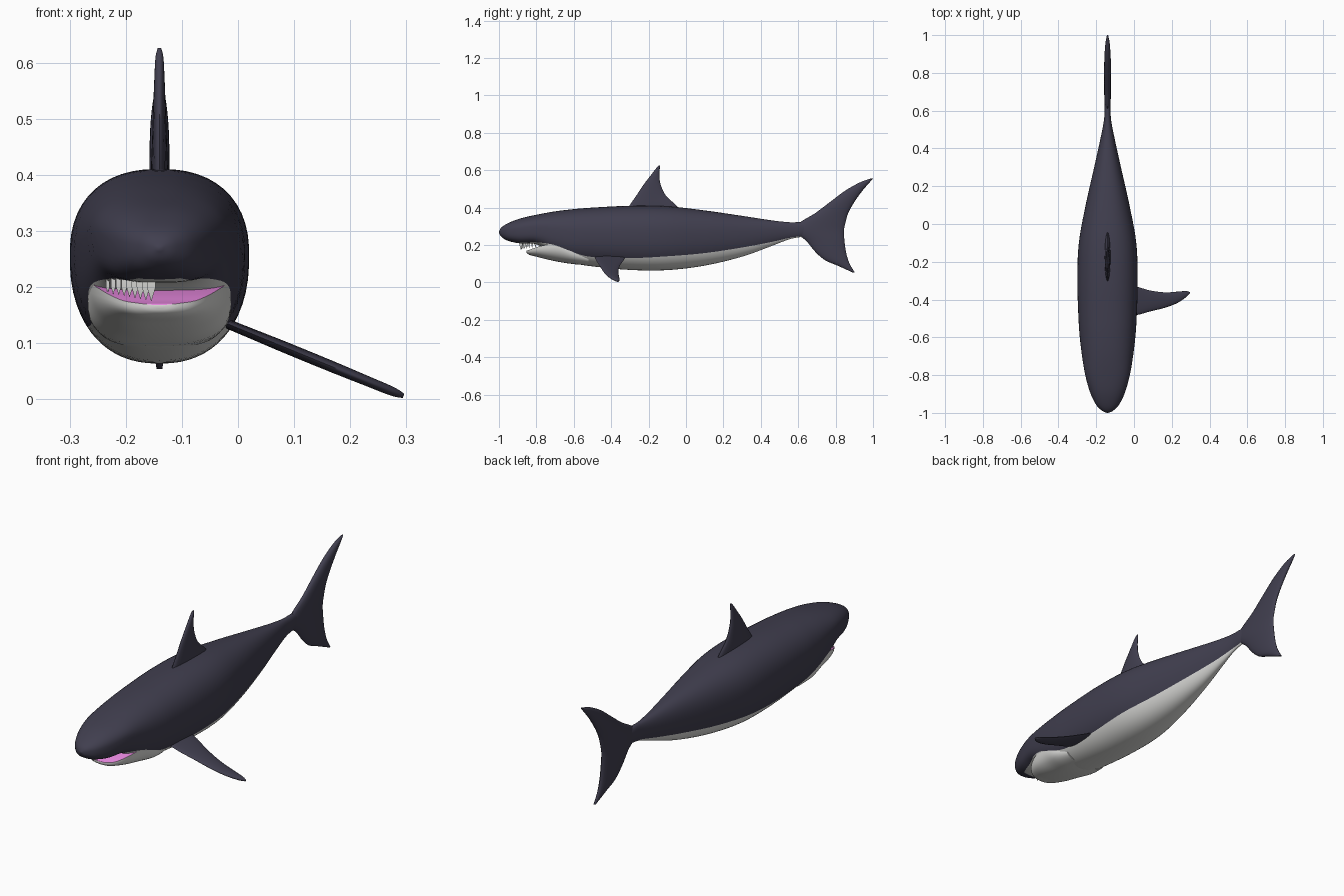
import bpy, math
from mathutils import Vector

if "Cube" in bpy.data.objects:
    bpy.data.objects.remove(bpy.data.objects["Cube"])

CX = -0.14  # body centre line


def material(name, rgb):
    m = bpy.data.materials.new(name)
    m.diffuse_color = (*rgb, 1)
    m.use_nodes = True
    m.node_tree.nodes["Principled BSDF"].inputs["Base Color"].default_value = m.diffuse_color
    return m


SLATE = material("slate", (0.052, 0.049, 0.078))
WHITE = material("belly_white", (0.72, 0.72, 0.70))
PINK = material("mouth_pink", (0.78, 0.24, 0.72))


def spline(rows, steps):
    """Catmull-Rom through rows of numbers."""
    out = []
    for i in range(len(rows) - 1):
        p = [rows[max(0, min(len(rows) - 1, i + k))] for k in (-1, 0, 1, 2)]
        for s in range(steps):
            t = s / steps
            out.append([0.5 * (2 * b + (c - a) * t + (2 * a - 5 * b + 4 * c - d) * t * t
                               + (3 * b - a - 3 * c + d) * t ** 3) for a, b, c, d in zip(*p)])
    return out + [list(rows[-1])]


def loft(name, rings, mats, pick=lambda i, j: 0, angle=50):
    """Skin closed rings of equal length and cap both ends."""
    n = len(rings[0])
    verts = [v for r in rings for v in r]
    faces, idx = [], []
    for i in range(len(rings) - 1):
        for j in range(n):
            k = (j + 1) % n
            faces.append((i * n + j, i * n + k, (i + 1) * n + k, (i + 1) * n + j))
            idx.append(pick(i, j))
    last = (len(rings) - 1) * n
    faces += [tuple(reversed(range(n))), tuple(range(last, last + n))]
    idx += [0, 0]
    me = bpy.data.meshes.new(name)
    me.from_pydata(verts, [], faces)
    for m in mats:
        me.materials.append(m)
    me.polygons.foreach_set("material_index", idx)
    ob = bpy.data.objects.new(name, me)
    bpy.context.collection.objects.link(ob)
    bpy.ops.object.select_all(action='DESELECT')
    bpy.context.view_layer.objects.active = ob
    ob.select_set(True)
    bpy.ops.object.mode_set(mode='EDIT')
    bpy.ops.mesh.select_all(action='SELECT')
    bpy.ops.mesh.normals_make_consistent(inside=False)
    bpy.ops.object.mode_set(mode='OBJECT')
    bpy.ops.object.shade_smooth_by_angle(angle=math.radians(angle))
    return ob


# Body: y, top, bottom, half width, belly line, lower roundness
BODY = [
    (-1.0, .272, .266, .004, .266, 2.2), (-.988, .293, .245, .03, .245, 2.4),
    (-.955, .315, .224, .062, .224, 2.8), (-.89, .341, .209, .093, .213, 3.2),
    (-.8, .362, .204, .118, .215, 3.5), (-.7, .380, .150, .135, .200, 3.0),
    (-.6, .392, .105, .147, .160, 2.6), (-.5, .400, .086, .154, .136, 2.4),
    (-.3, .410, .067, .160, .130, 2.3), (-.1, .407, .066, .152, .140, 2.3),
    (.1, .385, .090, .116, .157, 2.2), (.3, .356, .138, .071, .187, 2.1),
    (.45, .333, .192, .038, .215, 2.0), (.55, .322, .230, .019, .238, 2.0),
    (.61, .322, .242, .016, .247, 2.0), (.68, .315, .250, .012, .254, 2.0)]
UP, LOW = 18, 10


def body_ring(y, top, bot, w, line, p):
    mid = bot + .55 * (top - bot)
    s = max(0.0, min(.985, (mid - line) / (mid - bot)))
    tb = -math.asin(s ** (p / 2))           # angle of the belly line
    angles = [math.pi / 2 + (tb - math.pi / 2) * i / UP for i in range(UP)]
    angles += [tb + (-math.pi / 2 - tb) * i / LOW for i in range(LOW + 1)]
    half = []
    for t in angles:
        q = 2.35 if t > 0 else p
        c, sn = abs(math.cos(t)) ** (2 / q), abs(math.sin(t)) ** (2 / q)
        half.append((w * c, mid + (top - mid) * sn if t > 0 else mid - (mid - bot) * sn))
    pts = half + [(-x, z) for x, z in reversed(half[1:-1])]
    return [(CX + x, y, z) for x, z in pts]


body_rows = spline(BODY, 5)


def body_paint(i, j):
    return int(UP <= j < UP + 2 * LOW and -.92 < body_rows[i][0] < .62)


loft("body", [body_ring(*r) for r in body_rows], [SLATE, WHITE], body_paint)

# Lower jaw: y, rim, bottom, half width; the top faces are the mouth floor
JAW = [(-.853, .168, .164, .008), (-.849, .171, .155, .035), (-.833, .176, .146, .065),
       (-.80, .188, .138, .092), (-.75, .200, .125, .112), (-.68, .206, .110, .125),
       (-.60, .165, .098, .127), (-.52, .135, .092, .110)]
N = 24


def jaw_ring(y, rim, bot, w):
    ring = []
    for i in range(N + 1):
        t = math.pi * i / N
        c = math.cos(t)
        ring.append((CX + math.copysign(w * abs(c) ** .8, c), y,
                     rim - (rim - bot) * math.sin(t) ** .8))
    return ring


loft("lower_jaw", [jaw_ring(*r) for r in spline(JAW, 4)], [WHITE, PINK],
     lambda i, j: int(j == N))


def fin(name, stations, origin, axis, normal):
    """Stations: span, leading y, trailing y, half thickness."""
    o, a, nrm = Vector(origin), Vector(axis), Vector(normal).normalized()
    rings = []
    for s, lead, trail, th in spline(stations, 5):
        mid, half = (lead + trail) / 2, (trail - lead) / 2
        ring = []
        for k in range(20):
            t = 2 * math.pi * k / 20
            ring.append(o + a * s + nrm * (th * math.sin(t))
                        + Vector((0, mid + half * math.cos(t), 0)))
        rings.append(ring)
    return loft(name, rings, [SLATE], angle=60)


fin("dorsal_fin", [(.36, -.33, -.01, .015), (.41, -.303, -.05, .015), (.465, -.265, -.108, .013),
                   (.525, -.225, -.136, .011), (.575, -.187, -.142, .009),
                   (.61, -.160, -.140, .007), (.626, -.146, -.138, .003)],
    (CX, 0, 0), (0, 0, 1), (1, 0, 0))

fin("tail_fin", [(.054, .89, .902, .005), (.09, .81, .880, .011), (.12, .742, .867, .015),
                 (.165, .69, .855, .017), (.225, .64, .847, .018), (.28, .57, .845, .018),
                 (.325, .615, .854, .018), (.37, .69, .867, .018), (.43, .77, .900, .018),
                 (.49, .85, .943, .016), (.535, .93, .982, .011), (.556, .99, 1.0, .004)],
    (CX, 0, 0), (0, 0, 1), (1, 0, 0))

# Single side fin, sloping down and outward
fin("side_fin", [(-.06, -.49, -.32, .008), (.015, -.482, -.332, .009), (.085, -.463, -.352, .010),
                 (.165, -.443, -.362, .010), (.23, -.418, -.358, .009),
                 (.275, -.388, -.355, .008), (.295, -.368, -.360, .004)],
    (0, 0, .127), (1, 0, -.41), (.41, 0, 1))

# Upper teeth along one side of the mouth
for i in range(9):
    u = 1 - i / 9.5
    x, y = CX - .092 * u, -.885 + .1 * u * u
    r, tip = .004 + .006 * (1 - u), .190 - .018 * (1 - u)
    top = .222
    rings = [[(x + k * r * math.cos(a), y + k * r * math.sin(a), z)
              for a in (math.pi / 4 + math.pi / 2 * q for q in range(4))]
             for k, z in ((1.2, top), (1.2, .2), (.06, tip))]
    loft("tooth_%d" % (i + 1), rings, [WHITE], angle=20)
